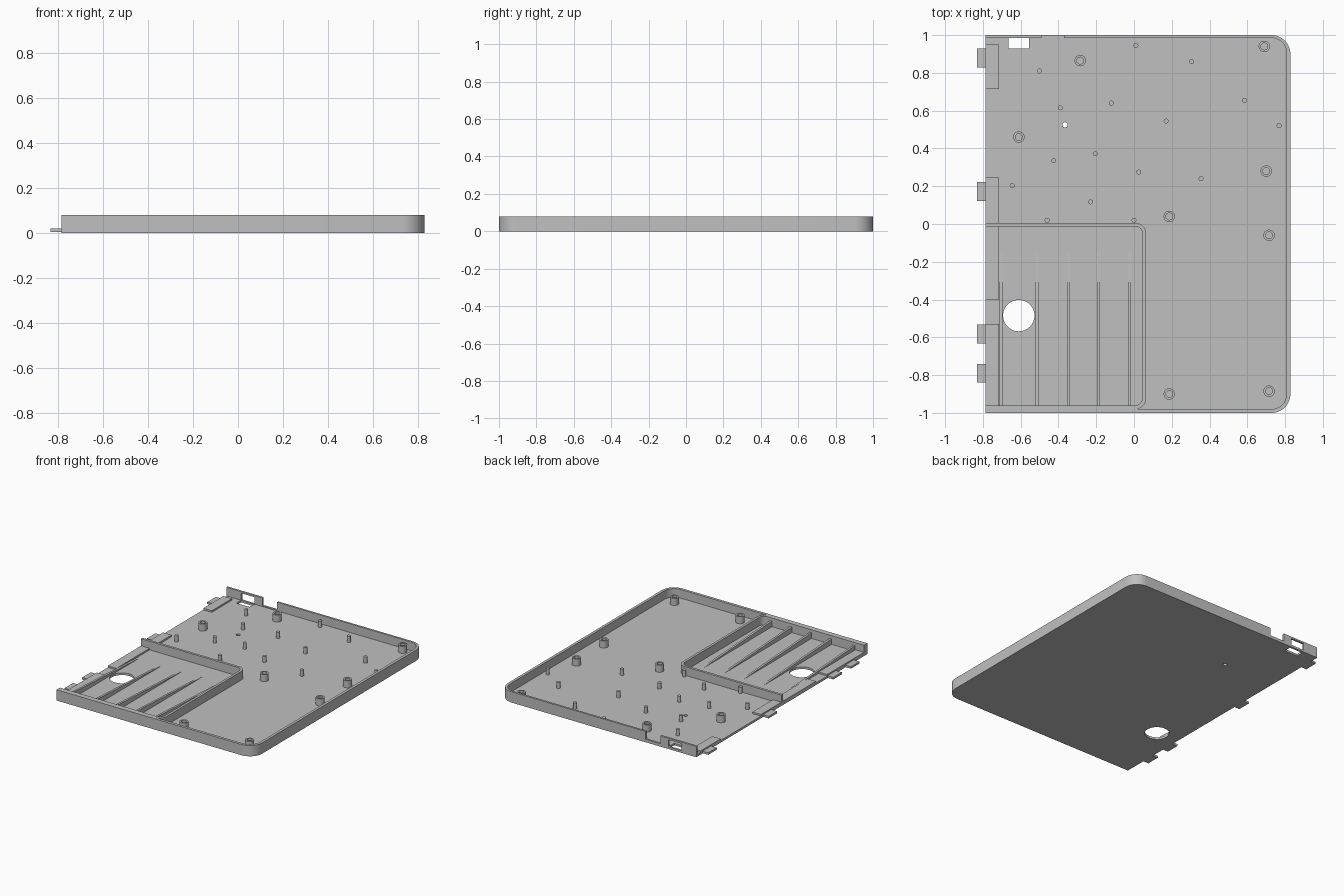
import bpy, bmesh, math

default_cube = bpy.data.objects.get("Cube")
if default_cube:
    bpy.data.objects.remove(default_cube, do_unlink=True)

GREY = (0.527, 0.527, 0.527, 1)
grey = bpy.data.materials.new("plain grey plastic")
grey.use_nodes = True
grey.diffuse_color = GREY
grey.node_tree.nodes["Principled BSDF"].inputs["Base Color"].default_value = GREY

LEFT, RIGHT = -0.785, 0.828
FLOOR, TOP = 0.016, 0.08
RIM = 0.02


def finish(bm, name):
    bmesh.ops.recalc_face_normals(bm, faces=bm.faces[:])
    mesh = bpy.data.meshes.new(name)
    bm.to_mesh(mesh)
    bm.free()
    mesh.materials.append(grey)
    obj = bpy.data.objects.new(name, mesh)
    bpy.context.collection.objects.link(obj)
    return obj


def select_only(obj):
    bpy.ops.object.select_all(action='DESELECT')
    obj.select_set(True)
    bpy.context.view_layer.objects.active = obj


def smooth(obj):
    select_only(obj)
    bpy.ops.object.shade_smooth_by_angle(angle=math.radians(30))
    return obj


def extrude(name, outline, low, high):
    """Raise a flat outline into a solid."""
    bm = bmesh.new()
    face = bm.faces.new([bm.verts.new((x, y, low)) for x, y in outline])
    result = bmesh.ops.extrude_face_region(bm, geom=[face])
    verts = [v for v in result["geom"] if isinstance(v, bmesh.types.BMVert)]
    bmesh.ops.translate(bm, verts=verts, vec=(0, 0, high - low))
    return finish(bm, name)


def box(name, x0, x1, y0, y1, low, high):
    return extrude(name, [(x0, y0), (x1, y0), (x1, y1), (x0, y1)], low, high)


def circle(x, y, radius, sides=32):
    angles = [math.tau * i / sides for i in range(sides)]
    return [(x + radius * math.cos(a), y + radius * math.sin(a)) for a in angles]


def bay_outline(right, back, front, radius, steps=12):
    """Outline open to the left edge, with its two right corners rounded."""
    points = [(LEFT, front)]
    for centre_y, start in ((front + radius, -90), (back - radius, 0)):
        for i in range(steps + 1):
            a = math.radians(start + 90 * i / steps)
            points.append((right - radius + radius * math.cos(a),
                           centre_y + radius * math.sin(a)))
    return points + [(LEFT, back)]


def cut(target, cutters):
    for cutter in cutters:
        cutter.hide_render = True
        mod = target.modifiers.new("opening", 'BOOLEAN')
        mod.operation, mod.solver, mod.object = 'DIFFERENCE', 'EXACT', cutter
        select_only(target)
        bpy.ops.object.modifier_apply(modifier=mod.name)
        bpy.data.objects.remove(cutter, do_unlink=True)


def tube(name, x, y, outer, inner, low, high, depth):
    """Screw boss with a blind hole, lathed from a profile."""
    bm = bmesh.new()
    profile = [(outer, low), (outer, high), (inner, high), (inner, depth)]
    rings = [[bm.verts.new((px, py, z)) for px, py in circle(x, y, r)]
             for r, z in profile]
    for a, b in zip(rings, rings[1:]):
        for i in range(len(a)):
            j = (i + 1) % len(a)
            bm.faces.new((a[i], a[j], b[j], b[i]))
    bm.faces.new(rings[0])
    bm.faces.new(rings[-1])
    return finish(bm, name)


# Floor plate with the round, pin and cable openings
floor = extrude("floor_plate", bay_outline(RIGHT, 1, -1, 0.1), 0, FLOOR)
cut(floor, [
    extrude("round_cutter", circle(-0.61, -0.485, 0.083, 48), -0.1, 0.1),
    extrude("pin_cutter", circle(-0.365, 0.525, 0.014), -0.1, 0.1),
    box("slot_cutter", -0.665, -0.555, 0.93, 0.985, -0.1, 0.1)])
smooth(floor)

# Outer rim with a slot under the back edge and a port notch
rim = extrude("outer_rim", bay_outline(RIGHT, 1, -1, 0.1)
              + bay_outline(RIGHT - RIM, 1 - RIM + 0.005, RIM - 1, 0.08)[::-1],
              0.002, TOP)
cut(rim, [box("slot_cutter", -0.665, -0.555, 0.9, 1.1, FLOOR, 0.068),
          box("port_cutter", -0.49, -0.37, 0.9, 1.1, 0.022, 0.2)])
smooth(rim)

# Battery compartment wall
smooth(extrude("battery_wall", bay_outline(0.063, 0.006, RIM - 1, 0.055)
               + bay_outline(0.045, -0.012, -0.96, 0.04)[::-1], 0.004, TOP))

# Sloping ribs, tallest at the front wall
for i, x in enumerate((-0.705, -0.513, -0.348, -0.187, -0.024)):
    bm = bmesh.new()
    side = [(-0.965, 0.004), (-0.965, 0.058), (-0.155, FLOOR), (-0.155, 0.004)]
    face = bm.faces.new([bm.verts.new((x - 0.008, y, z)) for y, z in side])
    result = bmesh.ops.extrude_face_region(bm, geom=[face])
    bmesh.ops.translate(bm, vec=(0.016, 0, 0), verts=[
        v for v in result["geom"] if isinstance(v, bmesh.types.BMVert)])
    finish(bm, f"battery_rib_{i + 1}")

# Hinge pads along the open edge
pads = ((0.715, 0.95), (0.004, 0.245), (-0.40, -0.012), (-0.96, -0.53))
for i, (y0, y1) in enumerate(pads):
    box(f"edge_pad_{i + 1}", LEFT, -0.715, y0, y1, 0.004, 0.028)

# Locking tabs that stick out of the open edge
for i, y in enumerate((0.878, 0.172, -0.583, -0.79)):
    box(f"locking_tab_{i + 1}", -0.832, -0.74, y - 0.05, y + 0.05, 0.003, 0.018)

# Screw bosses
bosses = ((0.69, 0.94), (-0.285, 0.865), (-0.61, 0.46), (0.70, 0.28),
          (0.187, 0.04), (0.715, -0.06), (0.187, -0.9), (0.715, -0.885))
for i, (x, y) in enumerate(bosses):
    smooth(tube(f"screw_boss_{i + 1}", x, y, 0.03, 0.018, 0.004, 0.068, 0.02))

# Slim support pins
pins = ((0.01, 0.945), (0.305, 0.86), (-0.5, 0.81), (-0.39, 0.615),
        (-0.12, 0.64), (0.585, 0.655), (0.17, 0.545), (0.768, 0.52),
        (-0.425, 0.335), (-0.205, 0.372), (0.025, 0.275), (0.355, 0.24),
        (-0.645, 0.203), (-0.23, 0.117), (-0.46, 0.02), (0, 0.02))
for i, (x, y) in enumerate(pins):
    smooth(extrude(f"support_pin_{i + 1}", circle(x, y, 0.013, 20), 0.004, 0.062))
